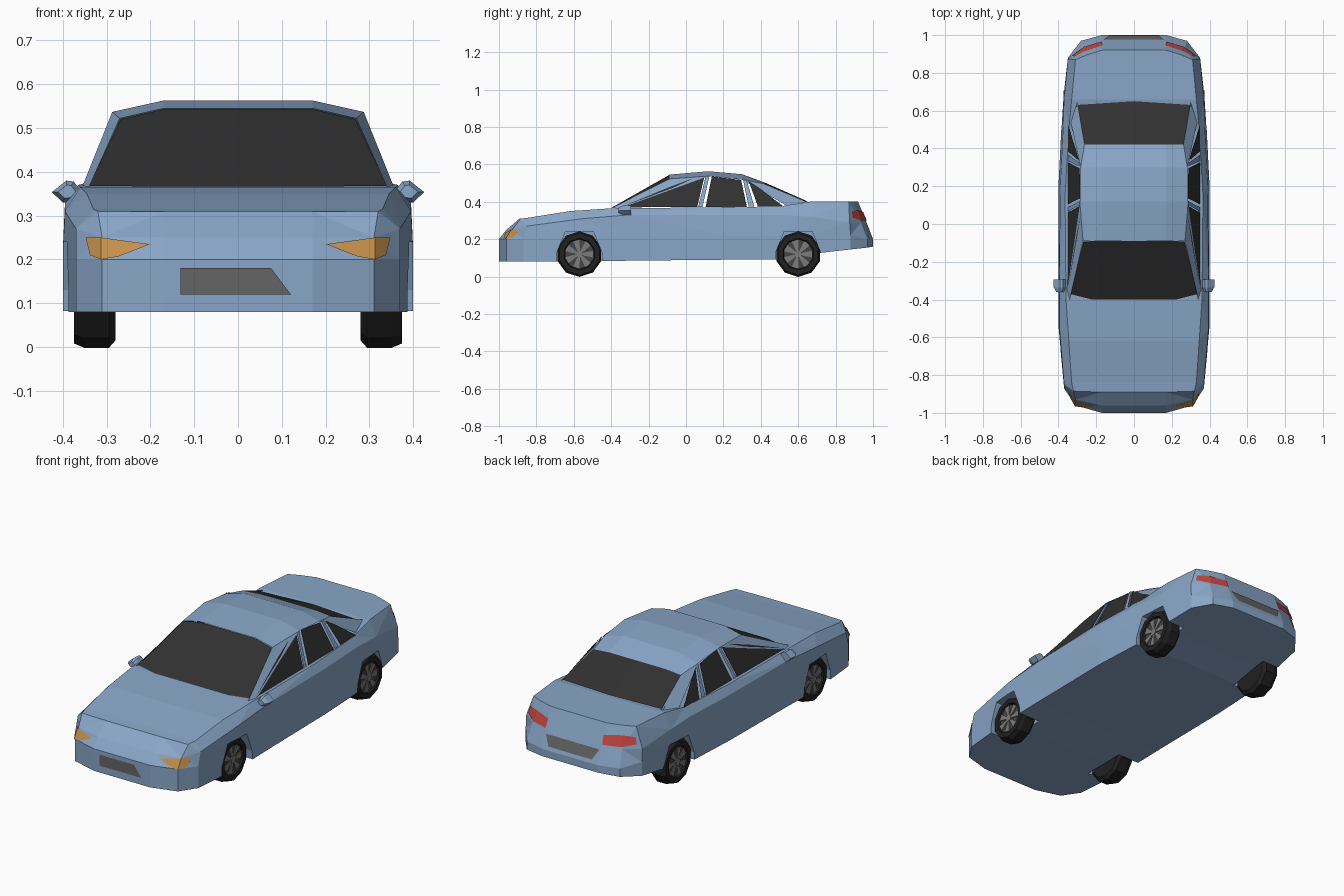
import bpy, bmesh, math
from mathutils import Vector
from mathutils.bvhtree import BVHTree

if "Cube" in bpy.data.objects:
    bpy.data.objects.remove(bpy.data.objects["Cube"])


def material(name, r, g, b):
    m = bpy.data.materials.new(name)
    m.diffuse_color = (r, g, b, 1)
    m.use_nodes = True
    m.node_tree.nodes["Principled BSDF"].inputs["Base Color"].default_value = m.diffuse_color
    return m


PAINT = material("paint", .25, .38, .57)
GLASS = material("dark_glass", .03, .03, .03)
TYRE = material("tyre_black", .015, .015, .015)
RIM = material("rim_dark", .06, .06, .06)
SPOKE = material("spoke_grey", .2, .2, .2)
ORANGE = material("orange", .55, .27, .07)
RED = material("red", .55, .06, .05)
PLATE = material("plate_grey", .13, .13, .13)


def finish(name, bm, mat, solid=True):
    if solid:
        bmesh.ops.recalc_face_normals(bm, faces=bm.faces)
    me = bpy.data.meshes.new(name)
    bm.to_mesh(me)
    ob = bpy.data.objects.new(name, me)
    bpy.context.collection.objects.link(ob)
    me.materials.append(mat)
    return ob


def panels(name, polys, mat, mirror=True):
    """Thin flat panels, mirrored in x, facing away from the car's middle."""
    bm = bmesh.new()
    for poly in polys:
        for s in ((1, -1) if mirror else (1,)):
            f = bm.faces.new([bm.verts.new((s * x, y, z)) for x, y, z in poly])
            f.normal_update()
            if f.normal.dot(f.calc_center_median() - Vector((0, .1, .2))) < 0:
                f.normal_flip()
    bmesh.ops.remove_doubles(bm, verts=bm.verts, dist=1e-4)
    return finish(name, bm, mat, False)


def loft(bm, rings):
    """Skin closed rings of equal length."""
    vs = [[bm.verts.new(p) for p in r] for r in rings]
    n = len(rings[0])
    for a, b in zip(vs, vs[1:]):
        for i in range(n):
            bm.faces.new((a[i], a[(i + 1) % n], b[(i + 1) % n], b[i]))
    return vs


def prism(name, rings, mat):
    bm = bmesh.new()
    vs = loft(bm, rings)
    bm.faces.new(vs[0])
    bm.faces.new(vs[-1])
    return finish(name, bm, mat)


# Body: stations nose to tail (low x, y, z, mid z | shoulder xyz | deck edge xyz)
stations = [
    (.17, -1.0, .08, .20, .17, -.96, .25, .17, -.89, .31),
    (.31, -.96, .08, .20, .31, -.93, .25, .32, -.885, .31),
    (.37, -.87, .08, .20, .37, -.85, .27, .33, -.84, .315),
    (.40, -.55, .08, .22, .395, -.55, .31, .345, -.62, .35),
    (.40, -.30, .085, .22, .395, -.30, .33, .36, -.40, .365),
    (.40, .20, .09, .22, .39, .20, .33, .365, .15, .37),
    (.385, .50, .09, .22, .375, .50, .33, .345, .50, .375),
    (.375, .66, .12, .22, .37, .66, .32, .33, .66, .40),
    (.35, .88, .145, .22, .35, .875, .29, .31, .87, .40),
    (.28, .97, .155, .20, .27, .935, .29, .25, .895, .40),
    (.17, 1.0, .16, .20, .17, .965, .29, .17, .92, .40),
]
rings = []
for x, y, z, zm, xs, ys, zs, xt, yt, zt in stations:
    half = [(x, y, z), (x, y, zm), (xs, ys, zs), (xt, yt, zt)]
    rings.append(half + [(-a, b, c) for a, b, c in reversed(half)])
bm = bmesh.new()
vs = loft(bm, rings)
for end in (vs[0], vs[-1]):
    for i in range(3):
        bm.faces.new((end[i], end[i + 1], end[6 - i], end[7 - i]))
bmesh.ops.triangulate(bm, faces=bm.faces)
bmesh.ops.recalc_face_normals(bm, faces=bm.faces)
surface = BVHTree.FromBMesh(bm)
body = finish("body", bm, PAINT)

# Wheel arches cut into the body
arch = [(-.125, 0), (-.12, .13), (-.075, .24), (.075, .24), (.12, .13), (.135, 0)]
for wy in (-.57, .60):
    for s in (1, -1):
        cutter = prism("arch_cutter", [[(s * x, wy + a, b) for a, b in arch]
                                       for x in (.27, .5)], PAINT)
        cutter.hide_render = True
        mod = body.modifiers.new("arch", 'BOOLEAN')
        mod.object, mod.operation, mod.solver = cutter, 'DIFFERENCE', 'EXACT'
        bpy.context.view_layer.objects.active = body
        bpy.ops.object.modifier_apply(modifier=mod.name)
        bpy.data.objects.remove(cutter)

# Roof: rows of (y, edge x, edge z, inner z)
rows = [(-.09, .27, .522, .545), (.12, .287, .537, .563),
        (.30, .282, .518, .547), (.42, .262, .495, .503)]
roof = []
for (y0, x0, e0, c0), (y1, x1, e1, c1) in zip(rows, rows[1:]):
    roof.append([(.17, y0, c0), (x0, y0, e0), (x1, y1, e1), (.17, y1, c1)])
    roof.append([(0, y0, c0), (.17, y0, c0), (.17, y1, c1), (0, y1, c1)])
panels("roof", roof, PAINT)


def on_side(y, z):
    return (.35 - .068 * (z - .372) / .16, y, z)


# Pillars
panels("front_pillar", [[(.34, -.40, .366), (.355, -.345, .368), (.287, .12, .537),
                         (.27, -.09, .522)]], PAINT)
panels("middle_pillars", [[on_side(*p) for p in q] for q in (
    [(.065, .372), (.088, .372), (.125, .537), (.105, .535)],
    [(.335, .374), (.365, .374), (.325, .515), (.305, .518)])], PAINT)
panels("rear_pillar", [[(.282, .30, .518), (.262, .42, .495), (.30, .645, .40),
                        (.335, .54, .378)]], PAINT)

# Glass
panels("windscreen", [[(0, -.40, .367), (.22, -.40, .367), (.34, -.37, .368),
                       (.268, -.092, .52), (.17, -.09, .543), (0, -.09, .543)]], GLASS)
panels("rear_window", [[(0, .42, .503), (.17, .42, .503), (.262, .42, .495),
                        (.305, .63, .399), (0, .65, .402)]], GLASS)
panels("side_windows", [[on_side(*p) for p in q] for q in (
    [(-.35, .37), (.06, .372), (.098, .533), (.02, .519), (-.10, .474)],
    [(.105, .372), (.138, .535), (.295, .516), (.325, .373)],
    [(.385, .374), (.335, .51), (.39, .475), (.52, .376)])], GLASS)


# Lamps and plates laid onto the body surface by ray casting along y
def decal(name, polys, mat, side, mirror=True):
    out = []
    for poly in polys:
        pts = []
        for x, z in poly:
            hit = surface.ray_cast(Vector((x, side * 2, z)), Vector((0, -side, 0)))[0]
            pts.append((x * 1.008, hit.y + side * .005, z))
        out.append(pts)
    panels(name, out, mat, mirror)


decal("headlamps", [[(.20, .235), (.31, .25), (.31, .20), (.27, .207)],
                    [(.31, .25), (.345, .25), (.335, .21), (.31, .20)]], ORANGE, -1)
decal("front_plate", [[(-.13, .12), (.12, .12), (.075, .18), (-.13, .18)]], PLATE, -1, False)
decal("tail_lamps", [[(.17, .30), (.262, .30), (.252, .355), (.165, .345)],
                     [(.262, .30), (.325, .315), (.315, .35), (.252, .355)]], RED, 1)
decal("rear_plate", [[(-.13, .22), (.13, .22), (.16, .275), (-.16, .275)]], PLATE, 1, False)

# Door mirrors
outline = [(.35, .345), (.375, .378), (.392, .38), (.425, .354), (.40, .33), (.37, .333)]
for s, label in ((1, "right"), (-1, "left")):
    prism(label + "_mirror", [[(s * (.39 + (x - .39) * k), y, .355 + (z - .355) * k)
                               for x, z in outline]
                              for y, k in ((-.36, .6), (-.335, 1), (-.295, 1))], PAINT)

# Wheels: ten-sided tyres with a recessed rim and spokes
N = 10
tread = [(.105, .28), (.122, .295), (.122, .35), (.112, .374), (.085, .374), (.08, .362)]


def circle(r, x, wy):
    return [(x, wy + r * math.cos(2 * math.pi * (i + .5) / N),
             .12 + r * math.sin(2 * math.pi * (i + .5) / N)) for i in range(N)]


for wy, end in ((-.57, "front"), (.60, "rear")):
    for s, label in ((1, "right"), (-1, "left")):
        flip = lambda ring: [(s * x, y, z) for x, y, z in ring]
        name = f"{end}_{label}_"
        prism(name + "tyre", [flip(circle(r, x, wy)) for r, x in tread], TYRE)
        prism(name + "rim", [flip(circle(.079, x, wy)) for x in (.355, .364)], RIM)
        prism(name + "hub", [flip(circle(.02, x, wy)) for x in (.36, .373)], SPOKE)
        bm = bmesh.new()
        for k in range(7):
            a = 2 * math.pi * k / 7
            quad = [(r * math.cos(a + d), r * math.sin(a + d))
                    for r, d in ((.015, -.4), (.077, -.24), (.077, .24), (.015, .4))]
            v = loft(bm, [[(s * x, wy + p, .12 + q) for p, q in quad] for x in (.362, .369)])
            bm.faces.new(v[0])
            bm.faces.new(v[1])
        finish(name + "spokes", bm, SPOKE)
